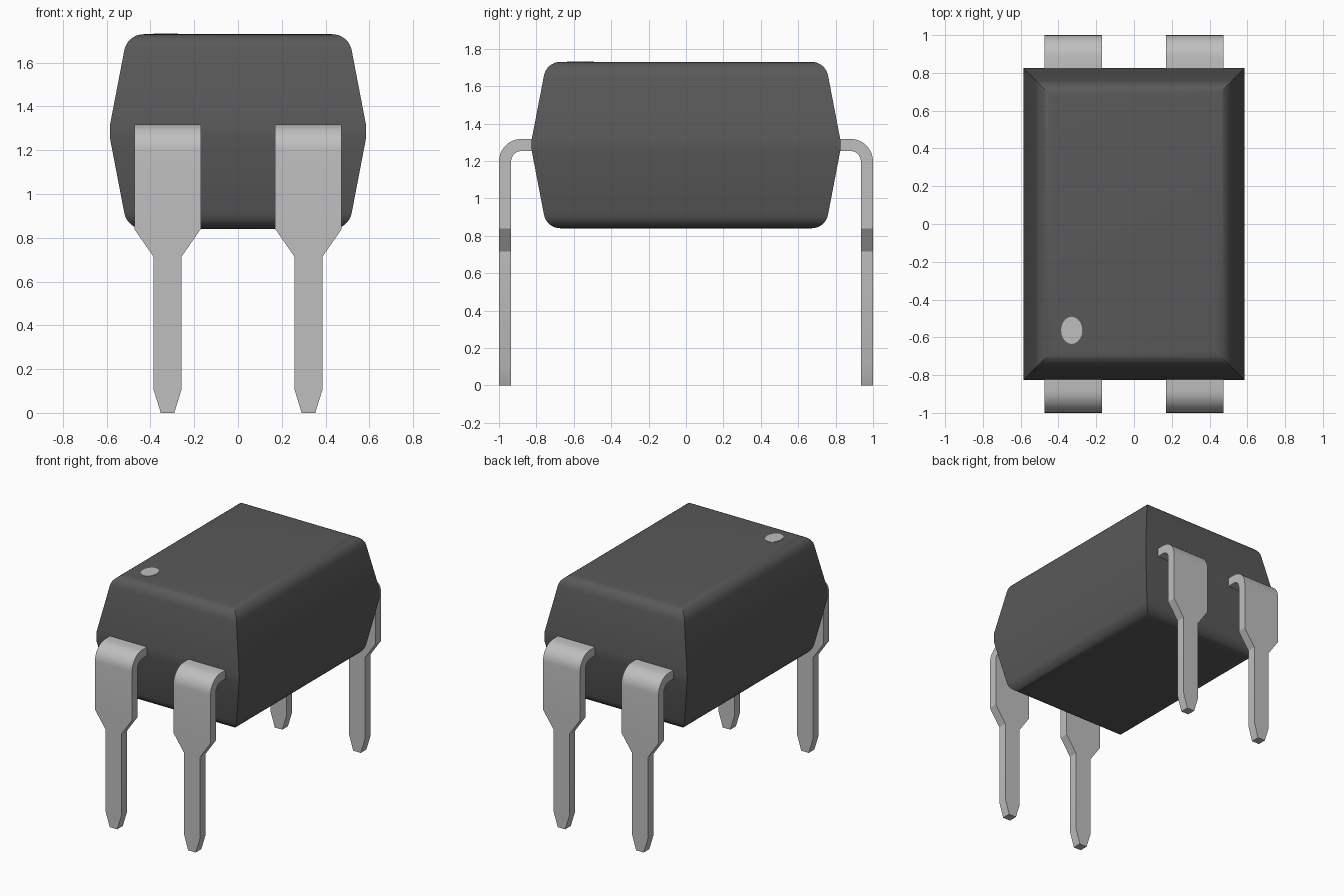
import bpy, bmesh
from math import sin, cos, pi, radians

cube = bpy.data.objects.get("Cube")
if cube:
    bpy.data.objects.remove(cube, do_unlink=True)


def material(name, rgb):
    mat = bpy.data.materials.new(name)
    mat.use_nodes = True
    mat.diffuse_color = (*rgb, 1)
    mat.node_tree.nodes["Principled BSDF"].inputs["Base Color"].default_value = (*rgb, 1)
    return mat


charcoal = material("charcoal plastic", (0.1, 0.1, 0.1))
silver = material("silver metal", (0.52, 0.52, 0.52))


def loft(name, rings, mat):
    """Skin a closed solid through equal-sized rings of points."""
    bm = bmesh.new()
    loops = [[bm.verts.new(p) for p in ring] for ring in rings]
    n = len(loops[0])
    for a, b in zip(loops, loops[1:]):
        for i in range(n):
            j = (i + 1) % n
            bm.faces.new((a[i], a[j], b[j], b[i]))
    bm.faces.new(loops[0])
    bm.faces.new(loops[-1])
    bmesh.ops.recalc_face_normals(bm, faces=bm.faces)
    mesh = bpy.data.meshes.new(name)
    bm.to_mesh(mesh)
    bm.free()
    mesh.materials.append(mat)
    obj = bpy.data.objects.new(name, mesh)
    bpy.context.collection.objects.link(obj)
    bpy.ops.object.select_all(action='DESELECT')
    obj.select_set(True)
    bpy.context.view_layer.objects.active = obj
    bpy.ops.object.shade_smooth_by_angle(angle=radians(32))
    return obj


# Package body: tapered both ways from a middle seam, with rounded rims
MID_Z, HALF_H, HALF_X, HALF_Y, RIM = 1.285, 0.445, 0.585, 0.825, 0.09
upper = [(0, 0.03)]
for k in range(9):
    a = radians(10 + 10 * k)
    upper.append((0.154 - RIM * cos(a), HALF_H - RIM + RIM * sin(a)))
profile = [(d, -h) for d, h in reversed(upper)] + upper
loft("package_body",
     [[(sx * (HALF_X - d), sy * (HALF_Y - d), MID_Z + h)
       for sx, sy in ((-1, -1), (1, -1), (1, 1), (-1, 1))]
      for d, h in profile], charcoal)

# Leads: flat strip bent downward, narrowing to a pointed pin
THICK, BEND, TOP = 0.065, 0.12, 1.318
WIDE, NARROW, TIP = 0.152, 0.065, 0.031


def lead(name, cx, side):
    # Each station: outer (y, z), inner (y, z), half width
    stations = [((0.8, TOP), (0.8, TOP - THICK), WIDE)]
    cy, cz = 1 - BEND, TOP - BEND
    for k in range(9):
        a = pi / 2 * (1 - k / 8)
        outer, inner = [(cy + r * cos(a), cz + r * sin(a)) for r in (BEND, BEND - THICK)]
        stations.append((outer, inner, WIDE))
    for z, w in ((0.84, WIDE), (0.715, NARROW), (0.11, NARROW), (0, TIP)):
        stations.append(((1, z), (1 - THICK, z), w))
    loft(name, [[(cx - w, side * o[0], o[1]), (cx + w, side * o[0], o[1]),
                 (cx + w, side * i[0], i[1]), (cx - w, side * i[0], i[1])]
                for o, i, w in stations], silver)


for end, side in (("front", -1), ("back", 1)):
    for hand, cx in (("right", -0.322), ("left", 0.322)):
        lead(f"{end}_{hand}_lead", cx, side)

# Orientation dot on the top face
loft("orientation_dot",
     [[(-0.33 + 0.056 * cos(t), -0.563 + 0.072 * sin(t), z)
       for t in (2 * pi * k / 20 for k in range(20))]
      for z in (1.727, 1.733)], silver)
